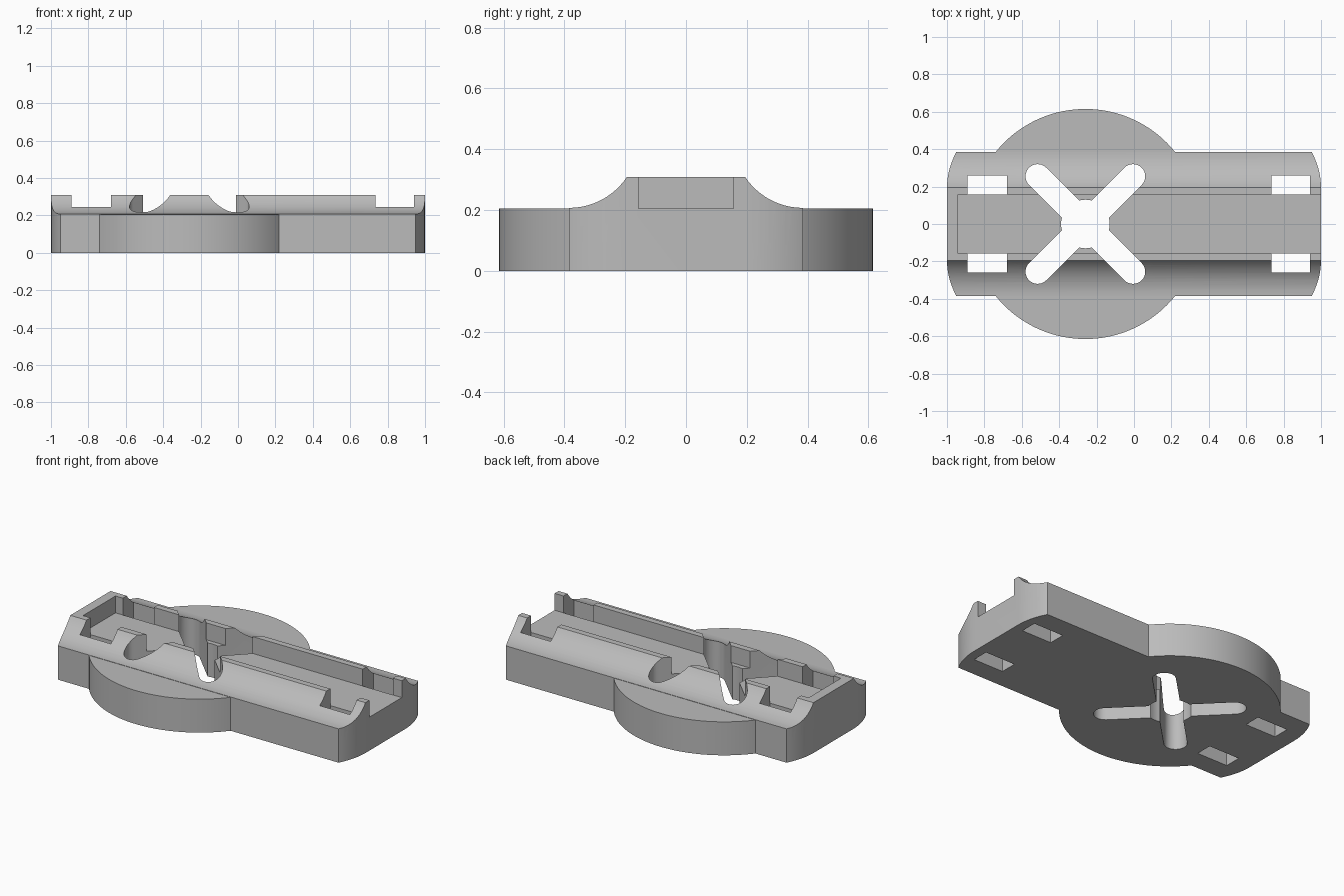
import bpy, bmesh
from math import pi, sin, cos, asin, sqrt

cube = bpy.data.objects.get("Cube")
if cube:
    bpy.data.objects.remove(cube, do_unlink=True)

grey = bpy.data.materials.new("plain_grey")
grey.use_nodes = True
grey.diffuse_color = (0.5, 0.5, 0.5, 1)
grey.node_tree.nodes["Principled BSDF"].inputs["Base Color"].default_value = (0.5, 0.5, 0.5, 1)

DECK = 0.205          # height of disc and channel floor
HUB_X = -0.26         # centre of disc and cross slots


def prism(name, points, offset):
    """Extrude a closed loop of 3D points along an offset."""
    bm = bmesh.new()
    face = bm.faces.new([bm.verts.new(p) for p in points])
    ext = bmesh.ops.extrude_face_region(bm, geom=[face])
    moved = [v for v in ext["geom"] if isinstance(v, bmesh.types.BMVert)]
    bmesh.ops.translate(bm, verts=moved, vec=offset)
    bmesh.ops.recalc_face_normals(bm, faces=bm.faces[:])
    mesh = bpy.data.meshes.new(name)
    bm.to_mesh(mesh)
    bm.free()
    mesh.materials.append(grey)
    obj = bpy.data.objects.new(name, mesh)
    bpy.context.collection.objects.link(obj)
    return obj


def upright(name, outline, z0, z1):
    return prism(name, [(x, y, z0) for x, y in outline], (0, 0, z1 - z0))


def box(x0, x1, y0, y1):
    return [(x0, y0), (x1, y0), (x1, y1), (x0, y1)]


def circle(r, n):
    return [(HUB_X + r * cos(2 * pi * i / n), r * sin(2 * pi * i / n)) for i in range(n)]


def combine(base, tool, operation):
    mod = base.modifiers.new(operation, 'BOOLEAN')
    mod.operation = operation
    mod.solver = 'EXACT'
    mod.object = tool
    bpy.context.view_layer.objects.active = base
    bpy.ops.object.modifier_apply(modifier=mod.name)
    bpy.data.objects.remove(tool, do_unlink=True)


# Body cross-section: upright sides, concave shoulders, raised flat rim
half, rim, top, low = 0.385, 0.195, 0.308, 0.207
rise = top - low
r = ((half - rim) ** 2 + rise ** 2) / (2 * rise)
sweep = asin((half - rim) / r)
side = [(half, -0.1)] + [(half - r * sin(sweep * i / 12), low + r - r * cos(sweep * i / 12))
                         for i in range(13)]
section = side + [(-y, z) for y, z in reversed(side)]
body = prism("holder_body", [(-1.2, y, z) for y, z in section], (2.4, 0, 0))

# Plan outline with gently rounded ends
flat, end_r = 0.19, 0.405
steps = [flat + (half + 0.02 - flat) * i / 8 for i in range(9)]
corner = [(1 - end_r + sqrt(end_r ** 2 - (y - flat) ** 2), y) for y in steps]
right_end = [(x, -y) for x, y in reversed(corner)] + corner
outline = right_end + [(-x, -y) for x, y in right_end]
combine(body, upright("plan", outline, 0, 0.5), 'INTERSECT')

# Round mounting disc
combine(body, upright("disc", circle(0.615, 128), 0, DECK), 'UNION')

# Channel, closed at one end and open at the other
inner = 0.157
combine(body, upright("channel", box(-0.94, 1.2, -inner, inner), DECK, 0.5), 'DIFFERENCE')

# Four strap holes
for x0, x1 in ((-0.89, -0.68), (0.735, 0.94)):
    for y0, y1 in ((inner, 0.26), (-0.26, -inner)):
        combine(body, upright("strap_hole", box(x0, x1, y0, y1), -0.1, 0.5), 'DIFFERENCE')

# Central hole and two crossed slots with round ends
combine(body, upright("hub_hole", circle(0.13, 48), -0.1, 0.5), 'DIFFERENCE')
reach, slot_r = 0.255, 0.065
for turn in (pi / 4, 3 * pi / 4):
    loop = []
    for sign, start in ((1, turn - pi / 2), (-1, turn + pi / 2)):
        cx = HUB_X + sign * reach * sqrt(2) * cos(turn)
        cy = sign * reach * sqrt(2) * sin(turn)
        loop += [(cx + slot_r * cos(start + pi * i / 16), cy + slot_r * sin(start + pi * i / 16))
                 for i in range(17)]
    combine(body, upright("slot", loop, -0.1, 0.5), 'DIFFERENCE')

# Smooth curved walls, keep edges crisp
bpy.ops.object.select_all(action='DESELECT')
body.select_set(True)
bpy.context.view_layer.objects.active = body
bpy.ops.object.shade_smooth_by_angle(angle=pi / 9)
